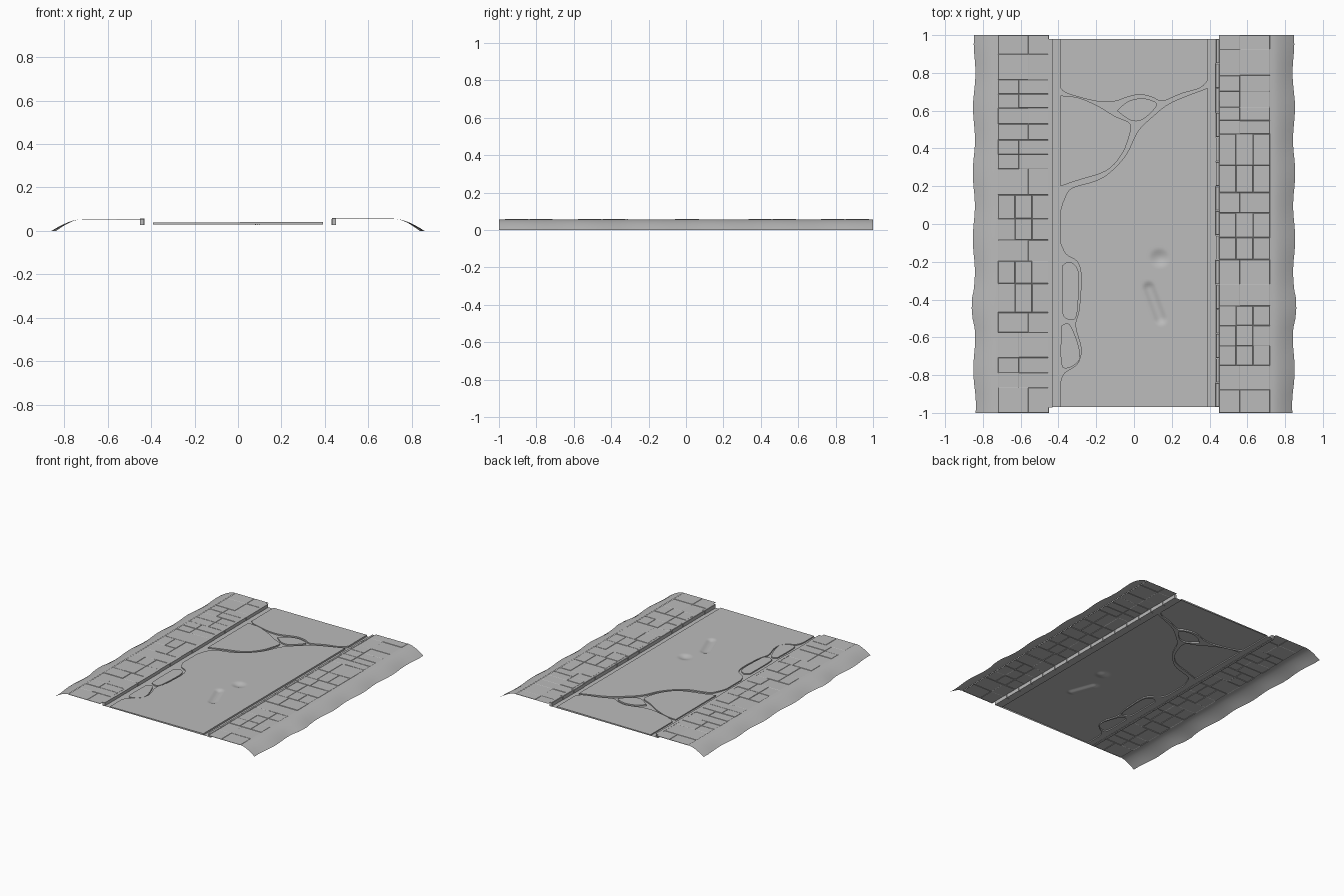
import bpy, bmesh, math, random
from mathutils import Vector, geometry

random.seed(7)
cube = bpy.data.objects.get("Cube")
if cube:
    bpy.data.objects.remove(cube, do_unlink=True)

grey = bpy.data.materials.new("street grey")
grey.use_nodes = True
colour = (0.5, 0.5, 0.5, 1)
grey.diffuse_color = colour
grey.node_tree.nodes["Principled BSDF"].inputs["Base Color"].default_value = colour


def finish(bm, name, smooth=True):
    mesh = bpy.data.meshes.new(name)
    bm.to_mesh(mesh)
    bm.free()
    mesh.materials.append(grey)
    obj = bpy.data.objects.new(name, mesh)
    bpy.context.collection.objects.link(obj)
    if smooth:
        bpy.ops.object.select_all(action="DESELECT")
        obj.select_set(True)
        bpy.context.view_layer.objects.active = obj
        bpy.ops.object.shade_smooth_by_angle(angle=math.radians(30))
    return obj


def curve_through(points, steps=4):
    """Smooth open curve through a few points."""
    p = [Vector(q) for q in points]
    p = [p[0]] + p + [p[-1]]
    out = []
    for a, b, c, d in zip(p, p[1:], p[2:], p[3:]):
        for i in range(steps):
            t = i / steps
            out.append(0.5 * (2 * b + (c - a) * t + (2 * a - 5 * b + 4 * c - d) * t * t
                              + (3 * b - a - 3 * c + d) * t ** 3))
    return out + [p[-1]]


# Road: cracked asphalt slabs standing slightly above the bed and gutters
EDGE, BED, FRONT, BACK = 0.39, 0.03, -0.97, 0.98
back_edge = [(-EDGE, .72), (-.35, .69), (-.2, .65), (-.1, .65), (-.04, .67), (.03, .685),
             (.1, .67), (.15, .65), (.25, .69), (.35, .72), (EDGE, .76)]
left_edge = [(-EDGE, .2), (-.3, .23), (-.15, .28), (-.07, .36), (-.03, .45), (-.02, .53),
             (-.1, .57), (-.2, .63), (-.3, .67), (-EDGE, .68)]
main_edge = [(EDGE, .72), (.2, .645), (.1, .57), (.02, .49), (-.04, .37), (-.12, .28),
             (-.2, .23), (-.33, .19), (-.37, .13), (-EDGE, .07)]
worn_edge = [(-EDGE, -.1), (-.36, -.16), (-.3, -.2), (-.28, -.28), (-.29, -.45), (-.31, -.54),
             (-.28, -.66), (-.3, -.74), (-.37, -.79), (-EDGE, -.84)]
wedge = [(-.09, .6), (-.02, .55), (.04, .55), (.1, .6), (.12, .64), (.05, .665), (-.03, .65), (-.09, .6)]
long_chip = [(-.38, -.22), (-.38, -.45), (-.36, -.5), (-.31, -.5), (-.295, -.4), (-.295, -.25),
             (-.34, -.2), (-.38, -.22)]
round_chip = [(-.385, -.54), (-.385, -.74), (-.34, -.76), (-.29, -.72), (-.29, -.66),
              (-.32, -.57), (-.35, -.525), (-.385, -.54)]

outlines = [
    curve_through(back_edge) + [Vector((EDGE, BACK)), Vector((-EDGE, BACK))],
    curve_through(left_edge),
    curve_through(main_edge) + curve_through(worn_edge)
    + [Vector((-EDGE, FRONT)), Vector((EDGE, FRONT))],
] + [curve_through(o)[:-1] for o in (wedge, long_chip, round_chip)]
bed = [Vector(c) for c in ((-.435, FRONT), (.435, FRONT), (.435, BACK), (-.435, BACK))]

points, loops = [], []
for outline in [bed] + outlines:
    if sum(a.cross(b) for a, b in zip(outline, outline[1:] + outline[:1])) < 0:
        outline.reverse()
    loops.append(list(range(len(points), len(points) + len(outline))))
    points += outline
# Extra points where the potholes sink in
points += [Vector((.03 + i * .01, -.57 + j * .01)) for i in range(20) for j in range(48)]
verts, _, faces, _, _, owners = geometry.delaunay_2d_cdt(points, [], loops, 0, 1e-5)


def sink(x, y):
    """Depth of the two potholes at a point."""
    a, b = Vector((.08, -.34)), Vector((.14, -.5))
    p = Vector((x, y))
    t = max(0, min(1, (p - a).dot(b - a) / (b - a).length_squared))
    trench = (p - a.lerp(b, t)).length / .04
    bowl = math.hypot((x - .135) / .06, (y + .18) / .055)
    return sum(.012 * (1 - d * d) ** 2 for d in (trench, bowl) if d < 1)


bm = bmesh.new()
bv = [bm.verts.new((v.x, v.y, BED)) for v in verts]
raised = []
for f, own in zip(faces, owners):
    face = bm.faces.new([bv[i] for i in f])
    if any(o > 0 for o in own):
        raised.append(face)
bm.normal_update()
result = bmesh.ops.extrude_face_region(bm, geom=raised)
for v in result["geom"]:
    if isinstance(v, bmesh.types.BMVert):
        v.co.z = .038 + .004 * (v.co.x + EDGE) / (2 * EDGE) - sink(v.co.x, v.co.y)
bmesh.ops.delete(bm, geom=[f for f in raised if f.is_valid], context="FACES")
finish(bm, "road")


def pavement(name, side, top):
    """Paving slabs with fine joints."""
    bm = bmesh.new()
    y = -1
    while y < 1:
        end = y + random.uniform(.1, .17)
        if end > .93:
            end = 1
        cuts = random.choice([[.45, .56, .72], [.45, .61, .72], [.45, .54, .63, .72]])
        for a, b in zip(cuts, cuts[1:]):
            mid = end if b - a < .1 or end - y < .14 else (y + end) / 2
            for low, high in {(y, mid), (mid, end)}:
                if high - low < .01:
                    continue
                corners = [(a, low), (b, low), (b, high), (a, high)][::side]
                bm.faces.new([bm.verts.new((side * cx, cy, top - .003)) for cx, cy in corners])
        y = end
    bm.normal_update()
    tiles = list(bm.faces)
    bmesh.ops.inset_individual(bm, faces=tiles, thickness=.003, depth=.002)
    for f in tiles:
        lift, tilt = random.uniform(-.001, .001), random.uniform(-.01, .01)
        mid = f.calc_center_median()
        for v in f.verts:
            v.co.z += lift + tilt * (v.co.y - mid.y)
    finish(bm, name, smooth=False)


def bank(name, side, top):
    """Rounded outer shoulder with a wavy foot."""
    profile = curve_through([(0, 1), (.25, .9), (.5, .68), (.75, .37), (1, 0)], 3)
    bm = bmesh.new()
    rows = []
    for j in range(41):
        y = -1 + j * .05
        foot = .848 + .006 * math.sin(y * 18 + 3) + (.006 if -.55 < y < -.35 else 0) - .006 * abs(y) ** 3
        rows.append([bm.verts.new((side * (.72 + (foot - .72) * p.x), y, (top - .001) * p.y))
                     for p in profile])
    for r, s in zip(rows, rows[1:]):
        for i in range(len(profile) - 1):
            bm.faces.new([r[i], r[i + 1], s[i + 1], s[i]][::side])
    finish(bm, name)


def curb(name, side, top):
    """Row of curb stones, each a little out of line."""
    bm = bmesh.new()
    count = 15
    step = (BACK - FRONT) / count
    for i in range(count):
        inner = .431 + random.uniform(0, .004)
        height = top + random.uniform(-.001, .002)
        stone = bmesh.ops.create_cube(bm, size=1)["verts"]
        for v in stone:
            v.co = (side * (inner if v.co.x < 0 else .452),
                    FRONT + (i + .5 + v.co.y * .98) * step,
                    BED - .002 if v.co.z < 0 else height)
        rim = [e for e in {e for v in stone for e in v.link_edges}
               if all(v.co.z > BED + .01 for v in e.verts)]
        bmesh.ops.bevel(bm, geom=rim, offset=.002, segments=1, affect="EDGES")
    bmesh.ops.recalc_face_normals(bm, faces=bm.faces)
    finish(bm, name, smooth=False)


for label, side, top in (("left", 1, .057), ("right", -1, .055)):
    pavement(label + "_pavement", side, top)
    bank(label + "_bank", side, top)
    curb(label + "_curb", side, top)
